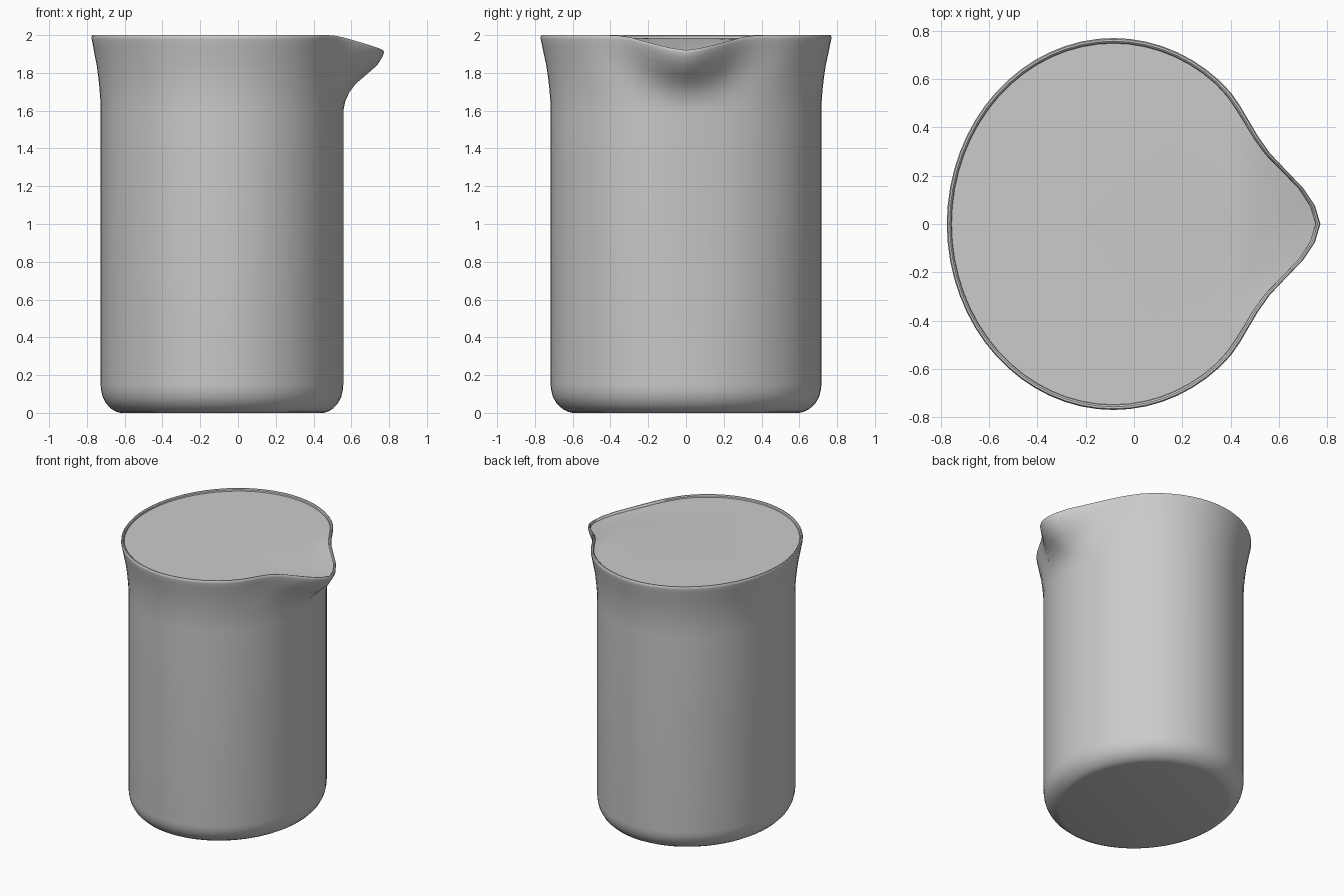
import bpy, bmesh, math

cube = bpy.data.objects.get("Cube")
if cube:
    bpy.data.objects.remove(cube, do_unlink=True)

SEGMENTS = 64
CENTRE_X = -0.085
SQUASH = 0.896      # the plan is a slightly narrow ellipse
FLARE_START = 1.6


def lerp_table(table, t):
    """Linear interpolation through (t, value) pairs."""
    if t <= table[0][0]:
        return table[0][1]
    for (a, va), (b, vb) in zip(table, table[1:]):
        if t <= b:
            return va + (vb - va) * (t - a) / (b - a)
    return table[-1][1]


# Spout: outward push and lip drop, by distance from its middle line
PUSH = [(0, .167), (.075, .148), (.15, .108), (.2, .07), (.28, .014),
        (.35, -.009), (.44, -.014), (.56, 0)]
DROP = [(0, .08), (.1, .066), (.2, .038), (.3, .01), (.38, 0)]

# Wall profile: radius, height, spout strength
PROFILE = [(.60, 0, 0), (.625, .006, 0), (.655, .022, 0), (.685, .05, 0),
           (.705, .085, 0), (.714, .12, 0), (.717, .15, 0),
           (.717, FLARE_START, 0), (.719, 1.66, .05), (.724, 1.72, .15),
           (.731, 1.78, .33), (.740, 1.84, .62), (.753, 1.90, .88),
           (.763, 1.95, .98), (.770, 1.98, 1), (.770, 1.992, 1),
           (.765, 2.0, 1), (.757, 2.0, 1), (.750, 1.994, 1),
           (.748, 1.984, 1)]

# Top surface, dipping into the spout: radius, height, spout strength, dip
SURFACE = [(.70, 1.984, .45, .55), (.65, 1.984, .1, .2), (.58, 1.984, 0, 0)]


def add_ring(bm, radius, height, spout, dip=1.0):
    ring = []
    for i in range(SEGMENTS):
        a = math.tau * i / SEGMENTS
        x, y = CENTRE_X + radius * SQUASH * math.cos(a), radius * math.sin(a)
        z = height
        if math.cos(a) > 0:
            x += spout * lerp_table(PUSH, abs(y) / (.75 + .25 * spout))
            rise = max(0, (height - FLARE_START) / (2 - FLARE_START))
            z -= rise * dip * lerp_table(DROP, abs(y))
        ring.append(bm.verts.new((x, y, z)))
    return ring


def add_bands(bm, rings):
    for low, high in zip(rings, rings[1:]):
        for i in range(SEGMENTS):
            j = (i + 1) % SEGMENTS
            bm.faces.new((low[i], low[j], high[j], high[i]))


# Beaker: base, wall, flared lip with spout, and closed top
bm = bmesh.new()
rings = [add_ring(bm, *p) for p in PROFILE + SURFACE]
add_bands(bm, rings)
bm.faces.new(reversed(rings[0]))
bm.faces.new(rings[-1])
bmesh.ops.recalc_face_normals(bm, faces=bm.faces)

mesh = bpy.data.meshes.new("beaker")
bm.to_mesh(mesh)
bm.free()
beaker = bpy.data.objects.new("beaker", mesh)
bpy.context.collection.objects.link(beaker)

# Plain grey
grey = bpy.data.materials.new("plain grey")
grey.use_nodes = True
grey.diffuse_color = (.6, .6, .6, 1)
grey.node_tree.nodes["Principled BSDF"].inputs["Base Color"].default_value = (.6, .6, .6, 1)
mesh.materials.append(grey)

bpy.ops.object.select_all(action='DESELECT')
beaker.select_set(True)
bpy.context.view_layer.objects.active = beaker
bpy.ops.object.shade_smooth_by_angle(angle=math.radians(35))
